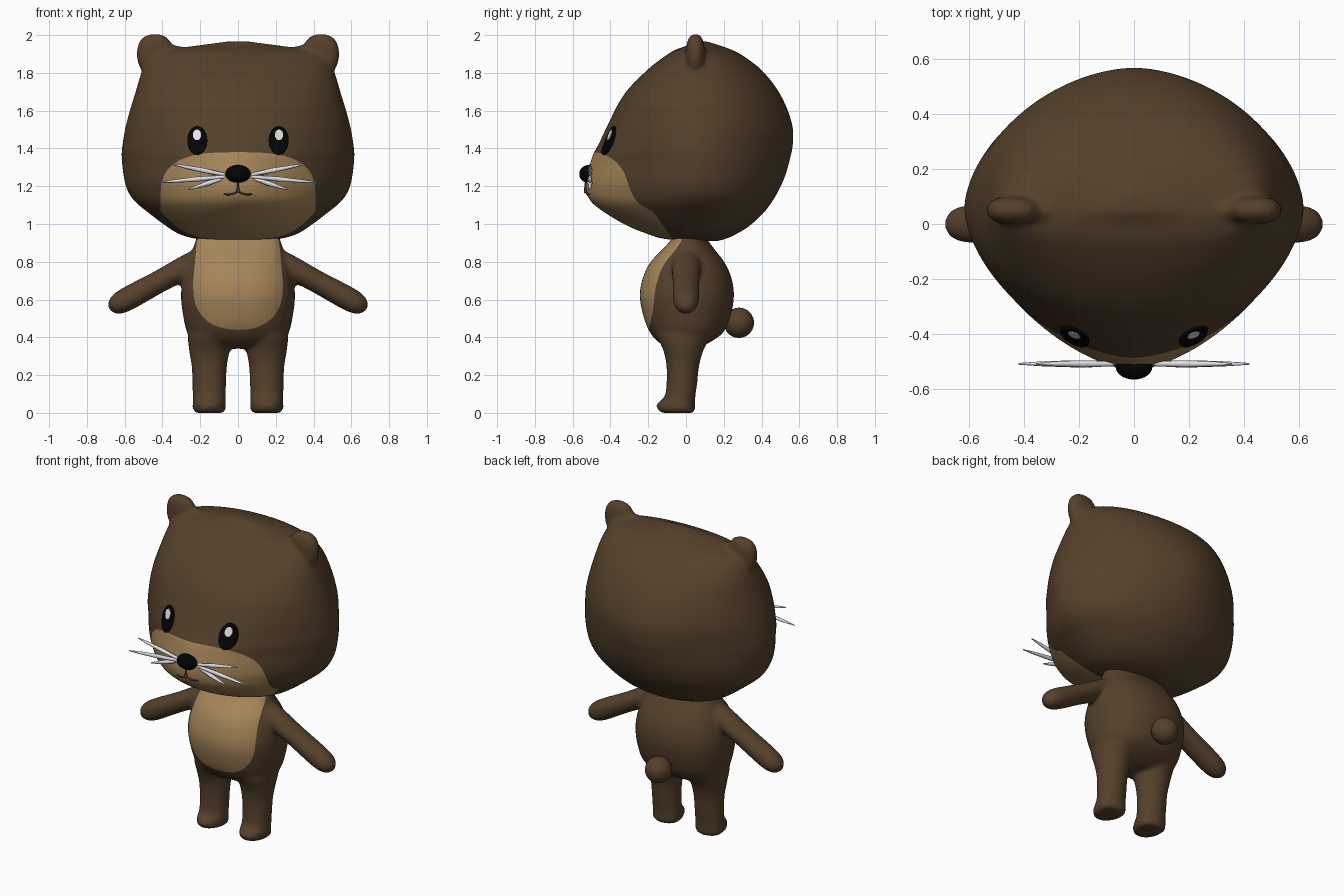
import bpy, bmesh, math
from mathutils import Vector, Matrix

if "Cube" in bpy.data.objects:
    bpy.data.objects.remove(bpy.data.objects["Cube"])


def material(name, rgb):
    m = bpy.data.materials.new(name)
    m.diffuse_color = (*rgb, 1)
    m.use_nodes = True
    m.node_tree.nodes["Principled BSDF"].inputs["Base Color"].default_value = m.diffuse_color
    return m


BROWN = material("brown fur", (0.090, 0.052, 0.024))
TAN = material("tan fur", (0.385, 0.237, 0.099))
BLACK = material("black", (0.001, 0.001, 0.001))
WHITE = material("eye white", (0.8, 0.8, 0.8))
GREY = material("whisker grey", (0.72, 0.72, 0.76))
DARK = material("mouth brown", (0.07, 0.04, 0.018))


def finish(name, bm, *mats, angle=50):
    bmesh.ops.recalc_face_normals(bm, faces=bm.faces)
    me = bpy.data.meshes.new(name)
    bm.to_mesh(me)
    bm.free()
    ob = bpy.data.objects.new(name, me)
    bpy.context.collection.objects.link(ob)
    for m in mats:
        me.materials.append(m)
    bpy.ops.object.select_all(action='DESELECT')
    ob.select_set(True)
    bpy.context.view_layer.objects.active = ob
    bpy.ops.object.shade_smooth_by_angle(angle=math.radians(angle))
    return ob


def profile(rows, z):
    """Smooth (half width, front, back) at height z."""
    i = 0
    while i < len(rows) - 2 and z > rows[i + 1][0]:
        i += 1

    def slope(k, j):
        a, b = rows[max(k - 1, 0)], rows[min(k + 1, len(rows) - 1)]
        return (b[j] - a[j]) / (b[0] - a[0])
    p, q = rows[i], rows[i + 1]
    h = q[0] - p[0]
    t = (z - p[0]) / h
    return [(2*t**3 - 3*t*t + 1) * p[j] + (t**3 - 2*t*t + t) * h * slope(i, j)
            + (3*t*t - 2*t**3) * q[j] + (t**3 - t*t) * h * slope(i + 1, j) for j in (1, 2, 3)]


def loft(bm, rows, c=0.0, n_front=lambda z: 2, n_back=lambda z: 2, matrix=Matrix(), seg=48, sub=5):
    """Stack of superellipse rings with separate front and back depth."""
    zs = [a[0] + (b[0] - a[0]) * k / sub for a, b in zip(rows, rows[1:]) for k in range(sub)]
    rings = []
    for z in zs + [rows[-1][0]]:
        w, f, b = profile(rows, z)
        ring = []
        for k in range(seg):
            a = 2 * math.pi * k / seg
            co, si = math.cos(a), math.sin(a)
            e = 2 / (n_back(z) if si > 0 else n_front(z))
            x = w * math.copysign(abs(co) ** e, co)
            y = c + (b - c if si > 0 else c - f) * math.copysign(abs(si) ** e, si)
            ring.append(bm.verts.new(matrix @ Vector((x, y, z))))
        rings.append(ring)
    for r, s in zip(rings, rings[1:]):
        for k in range(seg):
            bm.faces.new((r[k], r[(k + 1) % seg], s[(k + 1) % seg], s[k]))
    bm.faces.new(rings[0][::-1])
    bm.faces.new(rings[-1])


def ball(bm, loc, size, power=1.0):
    for v in bmesh.ops.create_uvsphere(bm, u_segments=32, v_segments=20, radius=1)["verts"]:
        v.co = Vector([math.copysign(abs(q) ** power, q) * s for q, s in zip(v.co, size)]) + Vector(loc)


def fuse_and_paint(ob, voxel, smooth, f):
    """Fuse the shells, then cut along f = 0 and give the inside the second material."""
    mod = ob.modifiers.new("fuse", 'REMESH')
    mod.mode = 'VOXEL'
    mod.voxel_size = voxel
    ob.modifiers.new("soften", 'SMOOTH').iterations = smooth
    for m in ("fuse", "soften"):
        bpy.ops.object.modifier_apply(modifier=m)
    bm = bmesh.new()
    bm.from_mesh(ob.data)
    val = {v: f(v.co) for v in bm.verts}
    new = set()
    for e in list(bm.edges):
        a, b = e.verts
        if val[a] * val[b] < 0:
            new.add(bmesh.utils.edge_split(e, a, val[a] / (val[a] - val[b]))[1])
    for face in list(bm.faces):
        vs = [v for v in face.verts if v in new]
        if len(vs) == 2:
            bmesh.utils.face_split(face, vs[0], vs[1])
    for face in bm.faces:
        face.material_index = int(f(face.calc_center_median()) < 0)
        face.smooth = True
    bm.to_mesh(ob.data)
    bm.free()


# Head and ears fused, with tan muzzle
HEAD = [(.910, .14, -.03, .17), (.925, .24, -.135, .22), (.946, .31, -.20, .265), (.985, .375, -.30, .33),
        (1.06, .475, -.43, .412), (1.12, .547, -.505, .457), (1.18, .587, -.53, .492),
        (1.26, .607, -.523, .527), (1.37, .617, -.492, .557), (1.42, .612, -.464, .566),
        (1.53, .592, -.412, .562), (1.69, .545, -.325, .497), (1.82, .503, -.20, .395),
        (1.90, .45, -.095, .287), (1.925, .36, -.05, .235), (1.943, .23, 0, .185), (1.967, .05, .04, .11)]
HEAD_C = .055


def ramp(t):
    return min(max(t, 0), 1)


def head_n(z):
    return 1.6 + .4 * ramp((z - 1.33) / .3) + .4 * ramp((1.16 - z) / .2)


def head_n_back(z):
    return 1.74 + .28 * ramp(abs(z - 1.4) / .4)


def head_y(x, z):
    w, f, _ = profile(HEAD, z)
    n = head_n(z)
    return HEAD_C - (HEAD_C - f) * (1 - abs(x / w) ** n) ** (1 / n)


def muzzle(p):
    rise = max(p.z - 1.13, 0) / .25
    return max((abs(p.x) / .41) ** 3 + rise ** 3 - 1, (p.y + .07 + .72 * (p.z - .92)) * 4)


bm = bmesh.new()
loft(bm, HEAD, HEAD_C, head_n, head_n_back, seg=96)
for s in (-1, 1):
    ball(bm, (s * .44, .05, 1.9), (.096, .05, .106), .8)
    ball(bm, (s * .40, .05, 1.84), (.105, .058, .11))
    ball(bm, (s * .36, .05, 1.87), (.13, .05, .08))
fuse_and_paint(finish("head", bm, BROWN, TAN), .013, 8, muzzle)

# Body, legs and arms fused into one skin with a tan belly
BODY = [(.34, .10, -.07, .06), (.37, .21, -.14, .12), (.42, .265, -.187, .192), (.50, .288, -.222, .232),
        (.62, .302, -.245, .254), (.72, .29, -.227, .239), (.80, .265, -.187, .202),
        (.88, .235, -.11, .14), (.94, .215, -.06, .10), (.97, .18, -.03, .08)]
LEG = [(0, .074, -.127, .037), (.015, .087, -.15, .048), (.05, .088, -.155, .048), (.08, .088, -.117, .049),
       (.15, .089, -.104, .059), (.25, .094, -.104, .07), (.33, .107, -.12, .092), (.42, .113, -.155, .135),
       (.50, .09, -.13, .11)]
ARM = [(0, .03, -.03, .03), (.04, .06, -.07, .07), (.3, .06, -.072, .072), (.5, .063, -.069, .069),
       (.555, .052, -.057, .057), (.582, .034, -.036, .036), (.596, .01, -.01, .01)]
bm = bmesh.new()
loft(bm, BODY, 0, lambda z: 2.25, lambda z: 2.25)
for s in (-1, 1):
    loft(bm, LEG, c=-.02, matrix=Matrix.Translation((s * .152, 0, 0)))
    turn = Matrix.Rotation(s * math.atan2(.515, -.28), 4, 'Y')
    loft(bm, ARM, matrix=Matrix.Translation((s * .16, 0, .835)) @ turn)


def belly(p):
    drop = max(.66 - p.z, 0) / .22
    side = .237 - .02 * max(p.z - .7, 0) / .22
    return max((abs(p.x) / side) ** 2.3 + drop ** 2.3 - 1, (p.y + .025) * 8)


fuse_and_paint(finish("body", bm, BROWN, TAN), .012, 10, belly)

for name, loc, size, mat in (("tail", (0, .28, .477), (.08, .08, .08), BROWN),
                             ("nose", (0, -.518, 1.265), (.067, .047, .047), BLACK)):
    bm = bmesh.new()
    ball(bm, loc, size)
    finish(name, bm, mat)


# Curved plates that follow the face
def plate(name, cx, cz, rx, rz, lift, mat):
    bm = bmesh.new()
    rings = [[bm.verts.new((cx + rx*r*math.cos(a), 0, cz + rz*r*math.sin(a)))
              for a in (2 * math.pi * k / 32 for k in range(32))] for r in (.25, .5, .75, 1, 1.02)]
    bm.faces.new(rings[0])
    for r, s in zip(rings, rings[1:]):
        for k in range(32):
            bm.faces.new((r[k], r[(k + 1) % 32], s[(k + 1) % 32], s[k]))
    for v in bm.verts:
        v.co.y = head_y(cx + .85 * (v.co.x - cx), v.co.z) - lift
    for v in rings[-1]:
        v.co.y += lift + .004
    finish(name, bm, mat)


def tube(name, pts, radii, mat):
    cu = bpy.data.curves.new(name, 'CURVE')
    cu.dimensions = '3D'
    cu.bevel_depth = 1
    cu.bevel_resolution = 2
    cu.use_fill_caps = True
    sp = cu.splines.new('POLY')
    sp.points.add(len(pts) - 1)
    for point, p, r in zip(sp.points, pts, radii):
        point.co = (*p, 1)
        point.radius = r
    cu.materials.append(mat)
    bpy.context.collection.objects.link(bpy.data.objects.new(name, cu))


WHISKERS = [(.075, 1.262, .355, 1.318), (.075, 1.25, .42, 1.22), (.09, 1.238, .265, 1.182)]
MOUTH = [(0, 1.172), (.025, 1.16), (.045, 1.156), (.075, 1.157)]
for s, side in ((-1, "left"), (1, "right")):
    plate(side + "_eye", s * .215, 1.442, .052, .075, .009, BLACK)
    plate(side + "_eye_glint", s * .217, 1.472, .022, .028, .013, WHITE)
    for i, (x0, z0, x1, z1) in enumerate(WHISKERS):
        pts = [(s * (x0 + (x1 - x0) * t), -.508, z0 + (z1 - z0) * t) for t in (0, .4, .75, 1)]
        tube(f"{side}_whisker_{i}", pts, (.009, .013, .009, .003), GREY)
    tube(side + "_mouth", [(s * x, head_y(x, z) - .002, z) for x, z in MOUTH], (.005, .005, .005, .004), DARK)
tube("mouth_line", [(0, head_y(0, z) - .002, z) for z in (1.23, 1.2, 1.165)], (.004, .005, .012), DARK)
